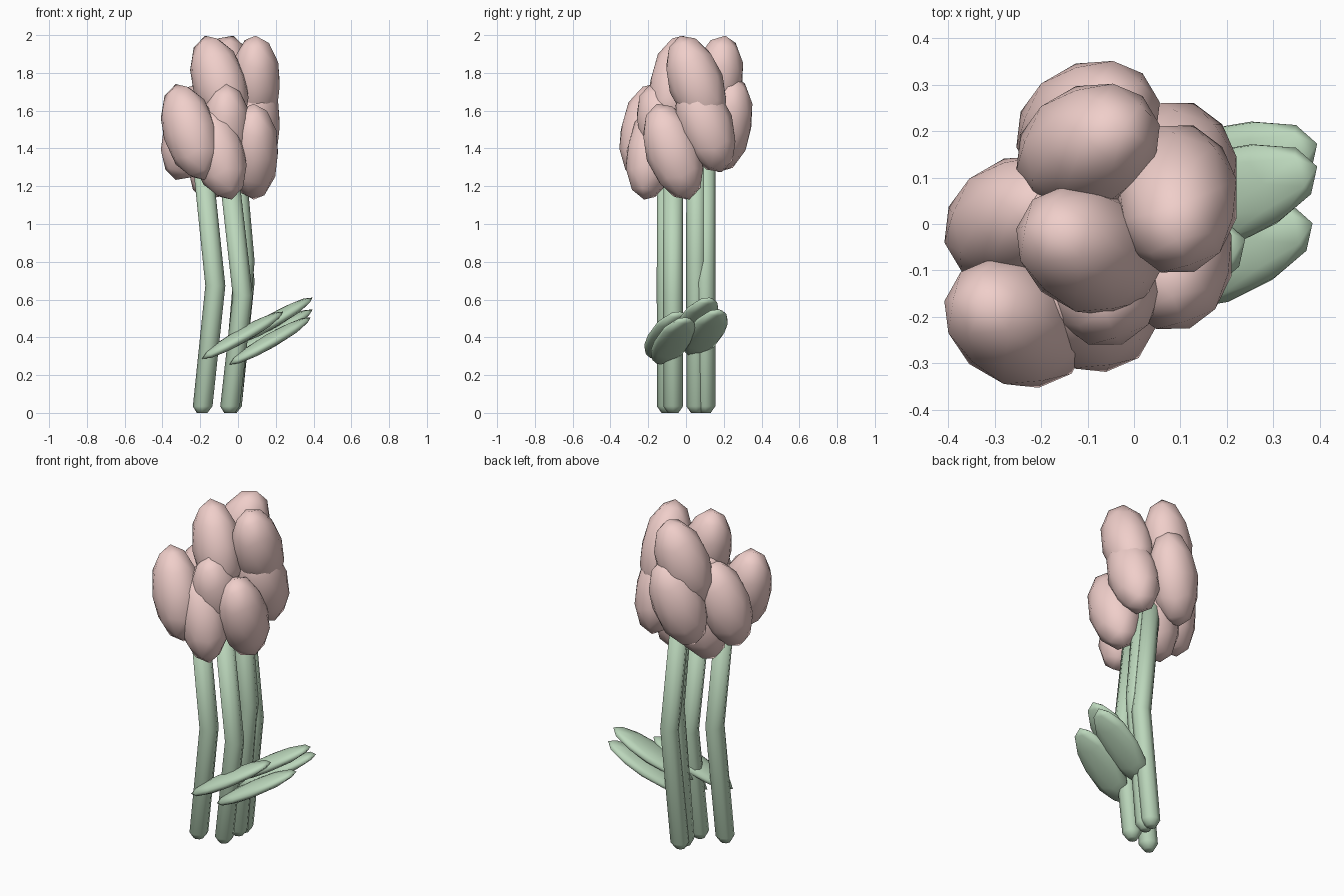
import bpy, bmesh, math
from mathutils import Vector, Matrix, Euler

if "Cube" in bpy.data.objects:
    bpy.data.objects.remove(bpy.data.objects["Cube"])


def material(name, rgb):
    m = bpy.data.materials.new(name)
    m.diffuse_color = (*rgb, 1)
    m.use_nodes = True
    m.node_tree.nodes["Principled BSDF"].inputs["Base Color"].default_value = m.diffuse_color
    return m


PINK = material("petal_pink", (0.87, 0.62, 0.59))
GREEN = material("leaf_green", (0.50, 0.68, 0.50))


def finish(name, bm, mat):
    bmesh.ops.recalc_face_normals(bm, faces=bm.faces)
    for f in bm.faces:
        f.smooth = True
    me = bpy.data.meshes.new(name)
    bm.to_mesh(me)
    bm.free()
    me.materials.append(mat)
    ob = bpy.data.objects.new(name, me)
    bpy.context.collection.objects.link(ob)
    return ob


def ellipsoid(name, centre, rot, radii, mat):
    bm = bmesh.new()
    m = Matrix.Translation(centre) @ rot.to_4x4() @ Matrix.Diagonal((*radii, 1))
    bmesh.ops.create_icosphere(bm, subdivisions=2, radius=1, matrix=m)
    return finish(name, bm, mat)


def stem(name, rings, sides=8):
    # rings: (x, y, z, radius) from bottom to top
    bm = bmesh.new()
    loops = []
    for x, y, z, r in rings:
        loops.append([bm.verts.new((x + r * math.cos(2 * math.pi * i / sides),
                                    y + r * math.sin(2 * math.pi * i / sides), z))
                      for i in range(sides)])
    for a, b in zip(loops, loops[1:]):
        for i in range(sides):
            j = (i + 1) % sides
            bm.faces.new((a[i], a[j], b[j], b[i]))
    bm.faces.new(loops[0][::-1])
    bm.faces.new(loops[-1])
    return finish(name, bm, GREEN)


# Leaf frame: long axis rises to the right, width axis is horizontal
long_axis = Vector((0.215, 0.07, 0.125)).normalized()
width_axis = Vector((-0.07, 0.215, 0)).normalized()
normal = width_axis.cross(long_axis)
LEAF_ROT = Matrix((normal, width_axis, long_axis)).transposed()

# Flower centres
flowers = [(-0.035, 0.054, 1.743), (-0.045, -0.068, 1.383),
           (-0.035, 0.103, 1.528), (-0.19, -0.102, 1.487)]

for n, (x, y, z) in enumerate(flowers, 1):
    # Three petals in a twisted ring
    for k in range(3):
        a = k * 2 * math.pi / 3
        pos = Vector((x + 0.128 * math.cos(a), y + 0.128 * math.sin(a), z))
        ellipsoid(f"petal_{n}_{k + 1}", pos, Euler((0.33, 0, a)).to_matrix(),
                  (0.134, 0.147, 0.268), PINK)
    # Bent stem with a rounded foot
    top = z - 0.14
    stem(f"stem_{n}", [(x, y, 0, 0.028), (x + 0.003, y, 0.035, 0.052),
                       (x + 0.07, y, top / 2, 0.053), (x, y, top, 0.052)])
    # One leaf per stem
    ellipsoid(f"leaf_{n}", Vector((x + 0.215, y, 0.29 * z - 0.02)), LEAF_ROT,
              (0.036, 0.105, 0.258), GREEN)
